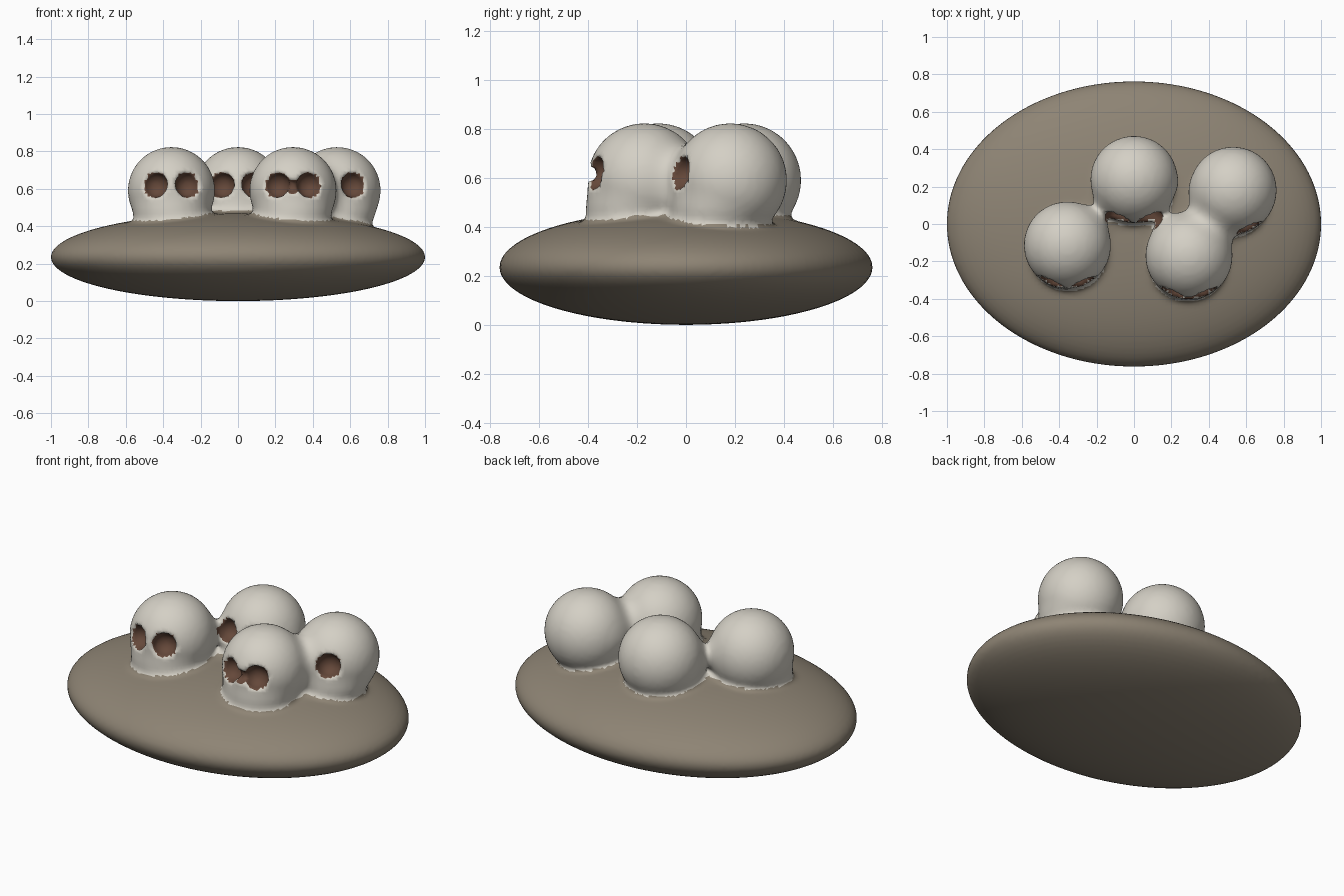
import bpy
from math import sqrt
from itertools import product
from mathutils import Vector

if "Cube" in bpy.data.objects:
    bpy.data.objects.remove(bpy.data.objects["Cube"])

# Layout: base mound, skull centres, jaws and eye sockets as (centre, radii)
BASE = ((0, 0, 0.235), (1.0, 0.762, 0.235))
SKULLS = [(-0.356, -0.113, 0.591), (0, 0.238, 0.591), (0.294, -0.17, 0.591), (0.53, 0.18, 0.591)]
R = 0.232
JAW_OFFSET, JAW_R = (0, -0.062, -0.125), (0.19, 0.175, 0.13)
SOCKETS = [((x + s * 0.085, y - 0.20, z + 0.03), 0.066)
           for x, y, z in SKULLS for s in (-1, 1)]
SOCKETS.append(((0.294, -0.40, 0.615), 0.036))
JAWS = [tuple(a + b for a, b in zip(c, JAW_OFFSET)) for c in SKULLS]


def ellipsoid(p, c, r):
    x, y, z = (p[0] - c[0]) / r[0], (p[1] - c[1]) / r[1], (p[2] - c[2]) / r[2]
    k0 = sqrt(x * x + y * y + z * z)
    k1 = sqrt((x / r[0]) ** 2 + (y / r[1]) ** 2 + (z / r[2]) ** 2)
    return k0 * (k0 - 1) / k1 if k1 > 1e-6 else -min(r)


def ball(p, c, r):
    return sqrt((p[0] - c[0]) ** 2 + (p[1] - c[1]) ** 2 + (p[2] - c[2]) ** 2) - r


def blend(a, b, k):
    h = max(k - abs(a - b), 0) / k
    return min(a, b) - h * h * k / 4


def distances(p):
    base, bone, hole = ellipsoid(p, *BASE), 1.0, 1.0
    if p[2] < 0.28:
        return base, bone, hole
    for c, j in zip(SKULLS, JAWS):
        d = ball(p, c, R)
        if d < 0.3:
            bone = blend(bone, blend(d, ellipsoid(p, j, JAW_R), 0.05), 0.1)
    if abs(bone) < 0.15:
        hole = min(ball(p, c, r) for c, r in SOCKETS)
    return base, bone, hole


def surface(p):
    base, bone, hole = distances(p)
    return -blend(-blend(base, bone, 0.05), hole, 0.012)


# Sample the blended shape on a grid
H = 0.018
LOW = (-1.05, -0.81, -0.047)
N = (118, 91, 52)
STRIDE = (N[1] * N[2], N[2], 1)
field = [surface((LOW[0] + i * H, LOW[1] + j * H, LOW[2] + k * H))
         for i in range(N[0]) for j in range(N[1]) for k in range(N[2])]

# One vertex per grid cell crossed by the surface, one quad per crossed edge
cells, quads = {}, []
sums = []
for i, j, k in product(range(1, N[0] - 1), range(1, N[1] - 1), range(1, N[2] - 1)):
    n = i * STRIDE[0] + j * STRIDE[1] + k
    f = field[n]
    for a in range(3):
        g = field[n + STRIDE[a]]
        if (f < 0) == (g < 0):
            continue
        hit = [i, j, k]
        hit[a] += f / (f - g)
        b, c = STRIDE[(a + 1) % 3], STRIDE[(a + 2) % 3]
        quad = []
        for cell in (n - b - c, n - c, n, n - b):
            v = cells.setdefault(cell, len(cells))
            if v == len(sums):
                sums.append([0, 0, 0, 0])
            for t in range(3):
                sums[v][t] += hit[t]
            sums[v][3] += 1
            quad.append(v)
        quads.append(quad if f < 0 else quad[::-1])

# Pull each vertex exactly onto the blended shape
E = 0.001
verts = []
for s in sums:
    x, y, z = (LOW[t] + H * s[t] / s[3] for t in range(3))
    for _ in range(3):
        f = surface((x, y, z))
        if abs(f) < 0.0004:
            break
        g = Vector((surface((x + E, y, z)) - f, surface((x, y + E, z)) - f,
                    surface((x, y, z + E)) - f)) / E
        step = g * (f / max(g.length_squared, 0.2))
        if step.length > 0.01:
            step *= 0.01 / step.length
        x, y, z = x - step.x, y - step.y, z - step.z
    verts.append((x, y, z))

mesh = bpy.data.meshes.new("skull_mound")
mesh.from_pydata(verts, [], quads)
heap = bpy.data.objects.new("skull_mound", mesh)
bpy.context.collection.objects.link(heap)

# Colours: earth, bone and dark sockets
for name, col in (("earth", (0.27, 0.23, 0.175, 1)), ("bone", (0.66, 0.63, 0.56, 1)),
                  ("socket", (0.13, 0.065, 0.042, 1))):
    mat = bpy.data.materials.new(name)
    mat.diffuse_color = col
    mat.use_nodes = True
    mat.node_tree.nodes["Principled BSDF"].inputs["Base Color"].default_value = mat.diffuse_color
    mesh.materials.append(mat)
for f in mesh.polygons:
    base, bone, hole = distances(f.center)
    f.material_index = 2 if hole < 0.004 else 0 if base < bone else 1
    f.use_smooth = True
mesh.update()
